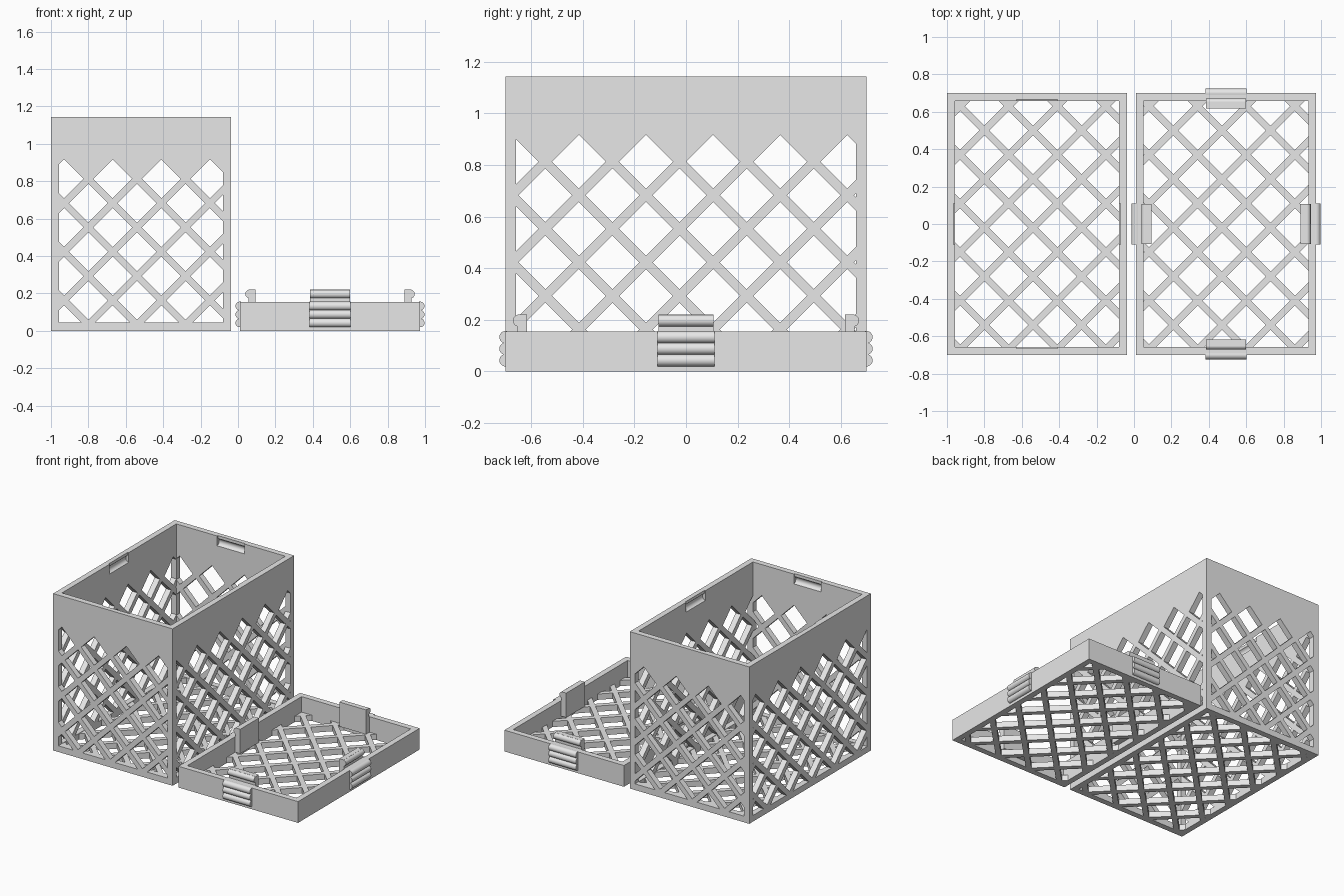
import bpy, bmesh, math
from mathutils import Matrix, Vector

if "Cube" in bpy.data.objects:
    bpy.data.objects.remove(bpy.data.objects["Cube"], do_unlink=True)

T = 0.042                 # wall thickness
P = 0.26                  # lattice pitch
BAR = 0.1                 # half bar width, in pitch units
D = 0.70                  # half depth of both parts
CX0, CX1, CH = -1.0, -0.037, 1.143
LX0, LX1, LH = 0.01, 0.974, 0.155
BAND = 0.95               # where the lattice panels meet the rim

gray = bpy.data.materials.new("gray plastic")
gray.use_nodes = True
gray.diffuse_color = (0.8, 0.8, 0.8, 1)
gray.node_tree.nodes["Principled BSDF"].inputs["Base Color"].default_value = (0.8, 0.8, 0.8, 1)


def finish(bm, name):
    bmesh.ops.recalc_face_normals(bm, faces=bm.faces)
    mesh = bpy.data.meshes.new(name)
    bm.to_mesh(mesh)
    bm.free()
    ob = bpy.data.objects.new(name, mesh)
    bpy.context.collection.objects.link(ob)
    mesh.materials.append(gray)
    return ob


def thicken(bm, depth):
    ext = bmesh.ops.extrude_face_region(bm, geom=bm.faces[:])
    verts = [g for g in ext["geom"] if isinstance(g, bmesh.types.BMVert)]
    bmesh.ops.translate(bm, verts=verts, vec=(0, 0, depth))


def add_box(bm, lo, hi):
    lo, hi = Vector(lo), Vector(hi)
    m = Matrix.Translation((lo + hi) / 2) @ Matrix.Diagonal((*(hi - lo), 1))
    bmesh.ops.create_cube(bm, size=1, matrix=m)


def add_rod(bm, x, z, r, width):
    m = Matrix.Translation((x, 0, z)) @ Matrix.Rotation(math.pi / 2, 4, "X")
    bmesh.ops.create_cone(bm, cap_ends=True, segments=24, radius1=r, radius2=r,
                          depth=width, matrix=m)


def lattice(name, rect, hole, cross, top, matrix):
    """Flat panel cut along every bar edge, cells removed, then thickened."""
    u0, u1, v0, v1 = rect
    bm = bmesh.new()
    bm.faces.new([bm.verts.new((u, v, 0)) for u, v in
                  ((u0, v0), (u1, v0), (u1, v1), (u0, v1))])

    def cut(co, no):
        bmesh.ops.bisect_plane(bm, geom=bm.verts[:] + bm.edges[:] + bm.faces[:],
                               plane_co=co, plane_no=no, dist=1e-5)

    for u in hole[:2]:
        cut((u, 0, 0), (1, 0, 0))
    for v in hole[2:]:
        cut((0, v, 0), (0, 1, 0))
    for k in range(-12, 13):
        for side in (-BAR, BAR):
            for slope in (1, -1):
                cut((cross[0] + (k + side) * P, cross[1], 0), (1, slope, 0))
    holes = []
    for f in bm.faces:
        c = f.calc_center_median()
        s = (c.x - cross[0] + c.y - cross[1]) / P
        t = (c.x - cross[0] - c.y + cross[1]) / P
        inside = hole[0] < c.x < hole[1] and hole[2] < c.y < hole[3]
        open_cell = abs(s - round(s)) > BAR and abs(t - round(t)) > BAR
        cell_v = cross[1] + (math.floor(s) - math.floor(t)) / 2 * P
        if inside and open_cell and cell_v < top:
            holes.append(f)
    bmesh.ops.delete(bm, geom=holes, context="FACES")
    thicken(bm, T)
    bm.transform(matrix)
    return finish(bm, name)


def ring(name, x0, x1, z0, z1):
    """Rectangular frame with open centre."""
    bm = bmesh.new()
    loops = []
    for i in (0, T):
        loops.append([bm.verts.new((x, y, z0)) for x, y in (
            (x0 + i, -D + i), (x1 - i, -D + i), (x1 - i, D - i), (x0 + i, D - i))])
    a, b = loops
    for i in range(4):
        j = (i + 1) % 4
        bm.faces.new((a[i], a[j], b[j], b[i]))
    thicken(bm, z1 - z0)
    return finish(bm, name)


def sides(x0, x1):
    """Frames on the four outer walls, local +x pointing outward."""
    mid = (x0 + x1) / 2
    for label, x, y, deg in (("left", x1, 0, 0), ("back", mid, D, 90),
                             ("right", x0, 0, 180), ("front", mid, -D, 270)):
        yield label, Matrix.Translation((x, y, 0)) @ Matrix.Rotation(math.radians(deg), 4, "Z")


def upright(origin, u, w):
    m = Matrix.Identity(4)
    for i, col in enumerate((u, (0, 0, 1), w, origin)):
        for r in range(3):
            m[r][i] = col[r]
    return m


# Crate walls: front and back run full width, sides fit between them
for label, y, w in (("front", -D, 1), ("back", D, -1)):
    lattice("crate_" + label + "_wall", (CX0, CX1, 0, BAND),
            (CX0 + T, CX1 - T, T + 0.003, BAND - 0.005), (-0.80, 0.813), 0.85,
            upright((0, y, 0), (1, 0, 0), (0, w, 0)))
for label, x, w in (("right", CX0, 1), ("left", CX1, -1)):
    lattice("crate_" + label + "_wall", (T - D, D - T, 0, BAND),
            (T - D, D - T, T + 0.003, BAND - 0.005), (-0.545, 0.813), 0.85,
            upright((x, 0, 0), (0, 1, 0), (w, 0, 0)))

# Crate and lid floors
for name, x0, x1 in (("crate_floor", CX0, CX1), ("lid_panel", LX0, LX1)):
    area = (x0 + T, x1 - T, T - D, D - T)
    lattice(name, area, area, (x0 + 0.20, -0.02), 9, Matrix.Identity(4))

# Crate rim with catch grooves cut into its inner faces
rim = ring("crate_rim", CX0, CX1, BAND, CH)
for label, frame in sides(CX0, CX1):
    for shape in ("groove", "notch"):
        bm = bmesh.new()
        if shape == "groove":
            add_rod(bm, -0.046, CH - 0.045, 0.027, 0.22)
        else:
            add_box(bm, (-0.09, -0.11, CH - 0.045), (-0.034, 0.11, CH + 0.05))
        bm.transform(frame)
        cutter = finish(bm, "cutter")
        cutter.hide_render = True
        mod = rim.modifiers.new(shape, "BOOLEAN")
        mod.operation = "DIFFERENCE"
        mod.solver = "EXACT"
        mod.object = cutter
        bpy.context.view_layer.objects.active = rim
        bpy.ops.object.modifier_apply(modifier=mod.name)
        bpy.data.objects.remove(cutter, do_unlink=True)

# Lid frame
ring("lid_frame", LX0, LX1, 0, LH)

# Lid clips: snap hook inside the frame and ribbed grip outside
clips = []
for label, frame in sides(LX0, LX1):
    bm = bmesh.new()
    add_box(bm, (-0.083, -0.107, T), (-T, 0.107, LH))
    add_box(bm, (-0.083, -0.107, LH), (-0.046, 0.107, 0.22))
    add_rod(bm, -0.052, 0.197, 0.023, 0.214)
    bm.transform(frame)
    clips.append(finish(bm, "lid_hook_" + label))
    bm = bmesh.new()
    for i in range(3):
        add_rod(bm, 0, 0.043 + 0.045 * i, 0.0235, 0.22)
    bm.transform(frame)
    clips.append(finish(bm, "lid_grip_" + label))

# Smooth the rounded clips, keeping their ends sharp
bpy.ops.object.select_all(action="DESELECT")
for ob in clips + [rim]:
    ob.select_set(True)
bpy.context.view_layer.objects.active = clips[0]
bpy.ops.object.shade_smooth_by_angle(angle=math.radians(30))
